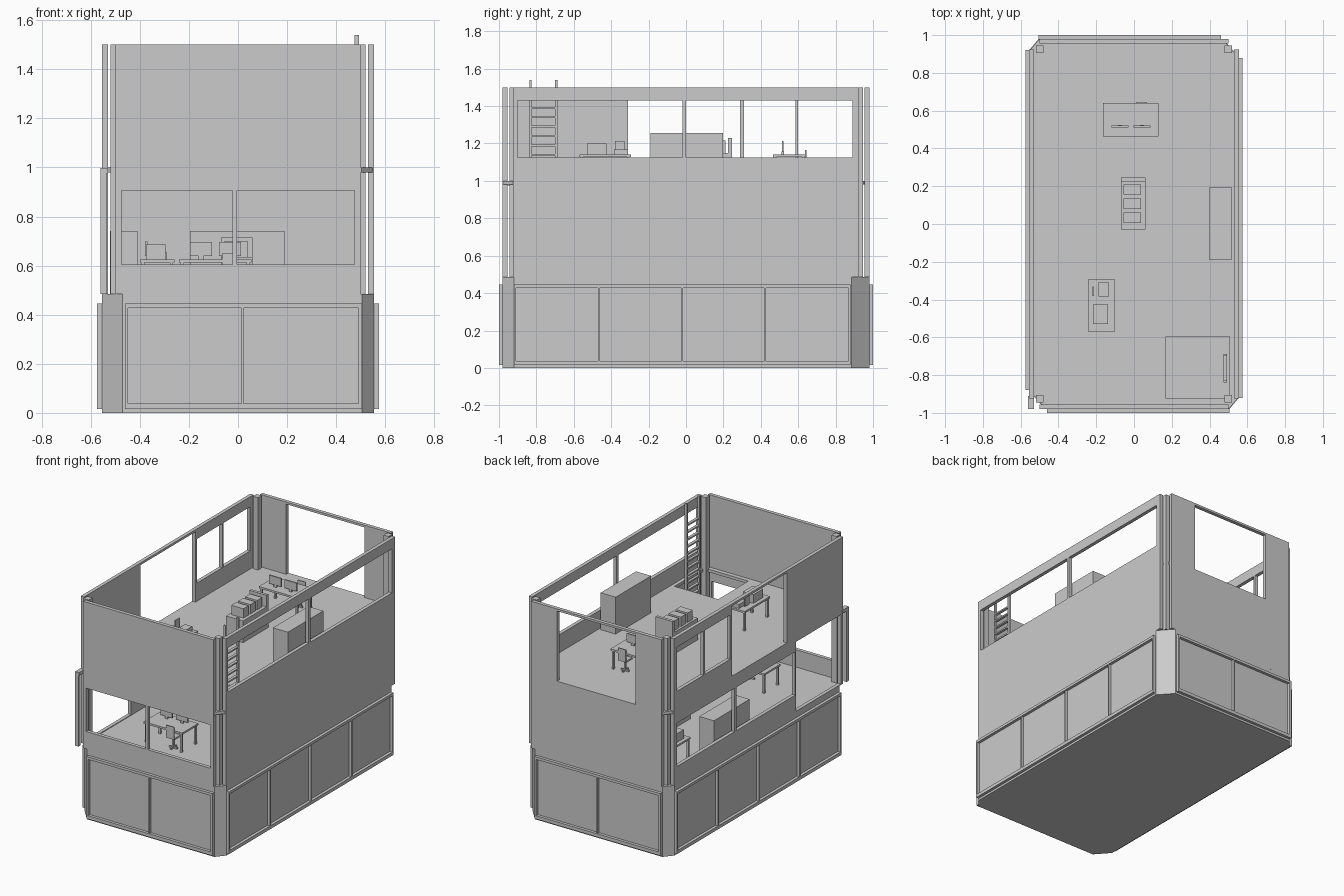
import bpy, bmesh
from mathutils import Matrix, Vector

cube = bpy.data.objects.get("Cube")
if cube:
    bpy.data.objects.remove(cube, do_unlink=True)

grey = bpy.data.materials.new("plain_grey")
grey.use_nodes = True
grey.diffuse_color = (0.6, 0.6, 0.6, 1)
grey.node_tree.nodes["Principled BSDF"].inputs["Base Color"].default_value = (0.6, 0.6, 0.6, 1)


def finish(name, bm):
    bmesh.ops.recalc_face_normals(bm, faces=bm.faces)
    mesh = bpy.data.meshes.new(name)
    bm.to_mesh(mesh)
    bm.free()
    mesh.materials.append(grey)
    ob = bpy.data.objects.new(name, mesh)
    bpy.context.collection.objects.link(ob)
    return ob


def add_box(bm, x, y, z):
    """Box from (min, max) pairs."""
    size = [b - a for a, b in (x, y, z)]
    mid = [(a + b) / 2 for a, b in (x, y, z)]
    bmesh.ops.create_cube(bm, size=1, matrix=Matrix.Translation(mid) @ Matrix.Diagonal((*size, 1)))


def boxes(name, *items):
    bm = bmesh.new()
    for item in items:
        add_box(bm, *item)
    return finish(name, bm)


def extrude(bm, move):
    geo = bmesh.ops.extrude_face_region(bm, geom=bm.faces[:])["geom"]
    bmesh.ops.translate(bm, vec=move, verts=[v for v in geo if isinstance(v, bmesh.types.BMVert)])


def slab(name, z0, z1, inset=0, hole=None):
    """Plan outline with four cut corners, and an optional hole."""
    half = [(0.47, -0.98), (-0.47, -0.98)]
    half = [(0.505, -0.98), (0.555, -0.92), (0.555, 0.885), (0.47, 0.98)]
    outline = half + [(-x, -y) for x, y in half]
    outline = [(x - inset * (1 if x > 0 else -1), y - inset * (1 if y > 0 else -1)) for x, y in outline]
    bm = bmesh.new()
    for loop in [outline] + ([hole] if hole else []):
        vs = [bm.verts.new((x, y, z0)) for x, y in loop]
        for i, v in enumerate(vs):
            bm.edges.new((v, vs[i - 1]))
    bmesh.ops.triangle_fill(bm, use_beauty=True, edges=bm.edges[:])
    extrude(bm, Vector((0, 0, z1 - z0)))
    bmesh.ops.dissolve_limit(bm, angle_limit=0.01, verts=bm.verts[:], edges=bm.edges[:])
    return finish(name, bm)


def wall(name, along_x, u0, u1, t0, t1, openings):
    """Two-storey wall panel with rectangular openings (u0, u1, z0, z1)."""
    us = sorted({u0, u1, *[u for o in openings for u in o[:2]]})
    zs = sorted({0.485, 1.5, *[z for o in openings for z in o[2:]]})
    bm = bmesh.new()
    for a, b in zip(us, us[1:]):
        for c, d in zip(zs, zs[1:]):
            mu, mz = (a + b) / 2, (c + d) / 2
            if any(o[0] < mu < o[1] and o[2] < mz < o[3] for o in openings):
                continue
            pts = [(a, c), (b, c), (b, d), (a, d)]
            bm.faces.new([bm.verts.new((u, t0, z) if along_x else (t0, u, z)) for u, z in pts])
    bmesh.ops.remove_doubles(bm, verts=bm.verts[:], dist=0.0001)
    t = t1 - t0
    extrude(bm, Vector((0, t, 0) if along_x else (t, 0, 0)))
    bmesh.ops.dissolve_limit(bm, angle_limit=0.01, verts=bm.verts[:], edges=bm.edges[:])
    return finish(name, bm)


# Podium and upper floor with ladder hatch
G, U = 0.485, 1.0
slab("podium", 0, G)
slab("upper_floor", 0.98, U, 0.002, [(0.17, -0.925), (0.505, -0.925), (0.505, -0.595), (0.17, -0.595)])

# Podium panel frames, mirrored by a half turn
for s, end, side in ((1, "front", "right"), (-1, "back", "left")):
    def turned(rng):
        return tuple(sorted(s * v for v in rng))

    rails = ((0.015, 0.038), (0.427, 0.445))
    posts = [(-0.46, -0.448), (0.014, 0.022), (0.49, 0.505)]
    y = turned((-1.0, -0.975))
    boxes(end + "_panel_frame", *[(turned((-0.46, 0.505)), y, z) for z in rails],
          *[(turned(p), y, (0.038, 0.427)) for p in posts])
    posts = [(-0.92, -0.91), (-0.47, -0.462), (-0.024, -0.016), (0.42, 0.428), (0.868, 0.88)]
    x = turned((0.55, 0.575))
    boxes(side + "_panel_frame", *[(x, turned((-0.92, 0.88)), z) for z in rails],
          *[(x, turned(p), (0.038, 0.427)) for p in posts])

# Walls with windows and doorways
low, high = (0.605, 0.905), (1.125, 1.43)
wall("front_wall", True, -0.5, 0.5, -0.98, -0.955, [(-0.475, -0.022, *low), (-0.004, 0.475, *low)])
wall("back_wall", True, -0.5, 0.5, 0.98, 0.955, [(-0.3, 0.3, U, 1.485)])
wall("right_wall", False, -0.925, 0.925, 0.555, 0.53, [(-0.9, -0.02, *high), (0, 0.89, *high)])
wall("left_wall", False, -0.925, 0.925, -0.555, -0.53, [
    (-0.31, 0.29, U, 1.485), (0.31, 0.585, *high), (0.6, 0.89, *high),
    (0.26, 0.89, *low), (-0.4, 0.24, *low), (-0.9, -0.41, 0.49, 0.97)])

# Corner columns and the outer door post
boxes("corner_columns", *[((x - 0.02, x + 0.02), (y - 0.02, y + 0.02), (G, 1.5))
                          for x in (-0.5, 0.5) for y in (-0.925, 0.925)])
boxes("door_post", ((-0.56, -0.535), (-0.98, -0.955), (G, 0.98)),
      ((-0.56, -0.53), (-0.98, -0.91), (0.975, 0.998)))

# Ladder through the hatch
boxes("ladder", *[((0.475, 0.492), (y - 0.006, y + 0.006), (G, 1.54)) for y in (-0.832, -0.694)],
      *[((0.474, 0.493), (-0.83, -0.696), (z, z + 0.01)) for z in [G + 0.05 * i for i in range(1, 19)]])


# Furniture helpers
def desk(name, x, y, f):
    t = 0.014
    legs = [((a, a + t), (b, b + t), (f, f + 0.128))
            for a in (x[0] + 0.005, x[1] - 0.02) for b in (y[0] + 0.005, y[1] - 0.02)]
    boxes(name, (x, y, (f + 0.127, f + 0.14)), *legs)


def chair(name, cx, cy, f, dx, dy):
    """Swivel chair whose back lies in direction (dx, dy)."""
    bx, by = cx + 0.034 * dx, cy + 0.034 * dy
    w, d = (0.004, 0.03) if dx else (0.03, 0.004)
    boxes(name, ((cx - 0.032, cx + 0.032), (cy - 0.032, cy + 0.032), (f + 0.075, f + 0.087)),
          ((cx - 0.006, cx + 0.006), (cy - 0.006, cy + 0.006), (f + 0.01, f + 0.075)),
          ((cx - 0.03, cx + 0.03), (cy - 0.005, cy + 0.005), (f, f + 0.012)),
          ((cx - 0.005, cx + 0.005), (cy - 0.03, cy + 0.03), (f, f + 0.012)),
          ((bx - w, bx + w), (by - d, by + d), (f + 0.08, f + 0.165)))


def workstation(name, x, yc, f, s):
    """Desk with two screens and a chair on the s side of y."""
    desk(name + "_desk", (x, x + 0.295), (yc - 0.088, yc + 0.088), f)
    y = yc - 0.035 * s
    parts = []
    for a in (x + 0.045, x + 0.163):
        parts += [((a, a + 0.09), (y - 0.005, y + 0.005), (f + 0.155, f + 0.212)),
                  ((a + 0.035, a + 0.055), (y - 0.006, y + 0.006), (f + 0.14, f + 0.156))]
    boxes(name + "_screens", *parts)
    chair(name + "_chair", x + 0.205, yc + 0.055 * s, f, 0, s)


def machine_desk(name, x, y, f):
    desk(name + "_desk", (x, x + 0.142), (y, y + 0.275), f)
    boxes(name + "_machines",
          ((x + 0.025, x + 0.105), (y + 0.04, y + 0.145), (f + 0.14, f + 0.2)),
          ((x + 0.055, x + 0.11), (y + 0.185, y + 0.26), (f + 0.14, f + 0.168)),
          ((x + 0.022, x + 0.032), (y + 0.19, y + 0.24), (f + 0.155, f + 0.213)))


def bin_rack(name, x, y, f):
    boxes(name, ((x, x + 0.13), (y, y + 0.275), (f, f + 0.15)),
          ((x, x + 0.13), (y + 0.255, y + 0.275), (f + 0.15, f + 0.23)),
          *[((x + 0.015, x + 0.108), (y + b, y + b + 0.055), (f + 0.15, f + 0.215))
            for b in (0.035, 0.11, 0.185)])


# Upper storey
boxes("upper_cabinet", ((0.4, 0.515), (-0.19, 0.197), (U, 1.255)))
workstation("upper_work", -0.165, 0.552, U, 1)
bin_rack("upper_bin_rack", -0.07, -0.03, U)
machine_desk("upper_machine", -0.243, -0.57, U)

# Lower storey
boxes("lower_side_cabinet", ((-0.522, -0.41), (0.05, 0.44), (G, 0.74)))
boxes("lower_back_cabinet", ((-0.195, 0.19), (0.82, 0.935), (G, 0.74)))
workstation("lower_work", -0.24, -0.6, G, -1)
bin_rack("lower_bin_rack", -0.07, 0.05, G)
machine_desk("lower_machine", -0.4, 0.52, G)
